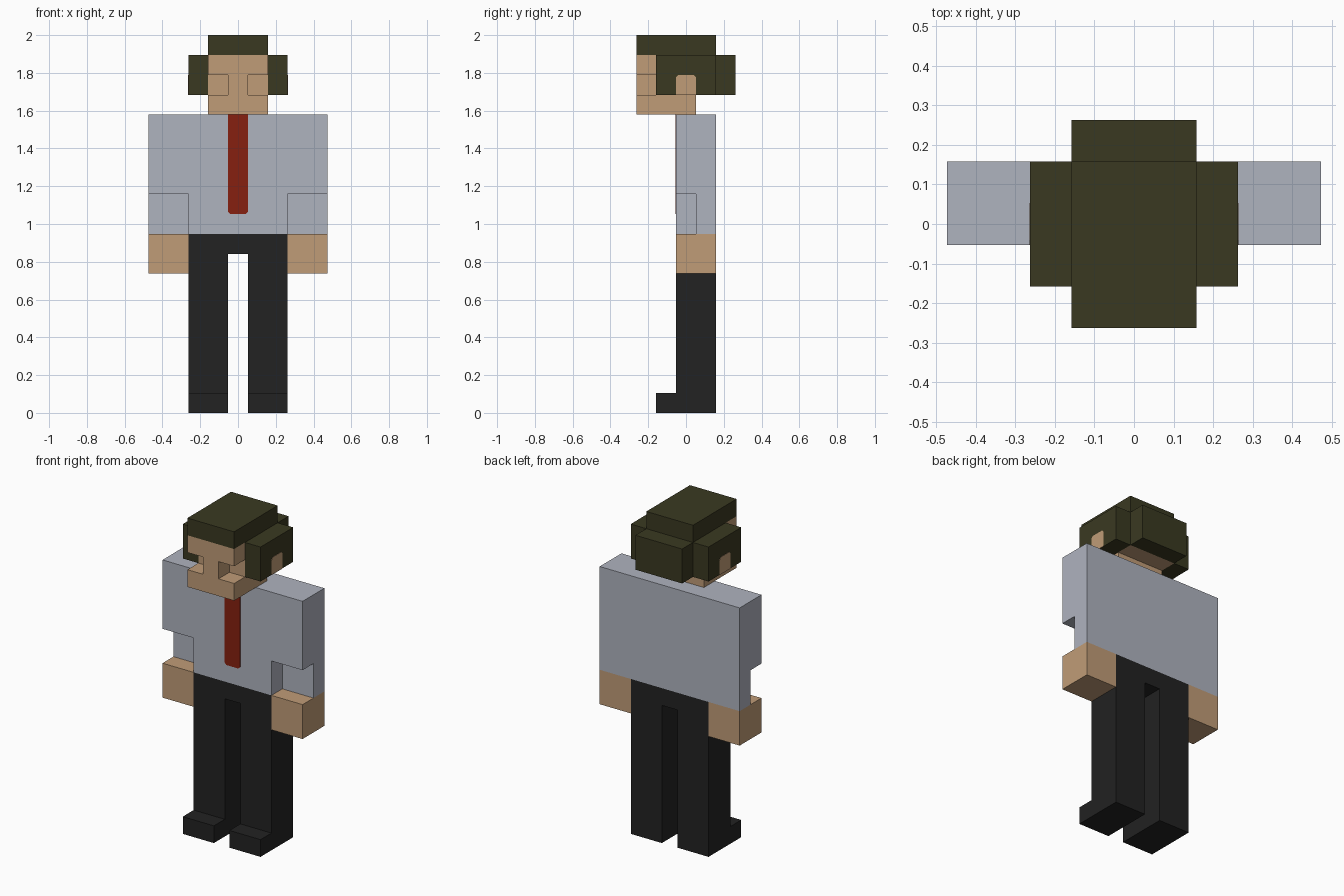
import bpy
import bmesh
import math
from mathutils import Vector

if "Cube" in bpy.data.objects:
    bpy.data.objects.remove(bpy.data.objects["Cube"], do_unlink=True)

U = 2 / 19  # one block


def material(name, rgb):
    """Flat material from 0-255 sRGB values."""
    lin = [((c / 255 + 0.055) / 1.055) ** 2.4 for c in rgb]
    mat = bpy.data.materials.new(name)
    mat.use_nodes = True
    mat.diffuse_color = (*lin, 1)
    bsdf = mat.node_tree.nodes["Principled BSDF"]
    bsdf.inputs["Base Color"].default_value = (*lin, 1)
    bsdf.inputs["Roughness"].default_value = 0.9
    return mat


SHIRT = material("pale grey shirt", (175, 179, 191))
SKIN = material("tan skin", (192, 156, 119))
HAIR = material("dark olive hair", (58, 57, 33))
TROUSERS = material("black cloth", (34, 34, 34))
TIE = material("red tie", (134, 32, 16))


def finish(bm, name, mat):
    bmesh.ops.recalc_face_normals(bm, faces=bm.faces)
    mesh = bpy.data.meshes.new(name)
    bm.to_mesh(mesh)
    bm.free()
    mesh.materials.append(mat)
    obj = bpy.data.objects.new(name, mesh)
    bpy.context.collection.objects.link(obj)
    return obj


def cells(box):
    """Unit cells (by lowest corner) inside a box (x0, x1, y0, y1, z0, z1)."""
    x0, x1, y0, y1, z0, z1 = box
    return {(x0 + i, y0 + j, z0 + k) for i in range(round(x1 - x0))
            for j in range(round(y1 - y0)) for k in range(round(z1 - z0))}


def blocks(name, mat, boxes, holes=(), flip=1):
    """Outer skin of a union of boxes, minus holes, in block units."""
    solid = set().union(*map(cells, boxes)) - set().union(*map(cells, holes))
    bm = bmesh.new()
    for cell in solid:
        for axis in range(3):
            for side in (0, 1):
                near = list(cell)
                near[axis] += 2 * side - 1
                if tuple(near) in solid:
                    continue
                ring = []
                for a, b in ((0, 0), (1, 0), (1, 1), (0, 1)):
                    p = list(cell)
                    p[axis] += side
                    p[(axis + 1) % 3] += a
                    p[(axis + 2) % 3] += b
                    ring.append(bm.verts.new((p[0] * U * flip, p[1] * U, p[2] * U)))
                bm.faces.new(ring)
    bmesh.ops.remove_doubles(bm, verts=bm.verts, dist=1e-4)
    bmesh.ops.recalc_face_normals(bm, faces=bm.faces)
    bmesh.ops.dissolve_limit(bm, angle_limit=math.radians(1),
                             verts=bm.verts, edges=bm.edges)
    return finish(bm, name, mat)


def plate(name, mat, outline, to_world, push):
    """Thin painted panel: a 2D outline placed in space and extruded outward."""
    bm = bmesh.new()
    face = bm.faces.new([bm.verts.new(to_world(a * U, b * U)) for a, b in outline])
    out = bmesh.ops.extrude_face_region(bm, geom=[face])["geom"]
    bmesh.ops.translate(bm, vec=Vector(push),
                        verts=[v for v in out if isinstance(v, bmesh.types.BMVert)])
    return finish(bm, name, mat)


# Legs with shoes, hands and side hair, one per side
for side, s in (("left", 1), ("right", -1)):
    blocks(side + "_leg", TROUSERS,
           [(0.5, 2.5, -0.5, 1.5, 0, 9), (0.5, 2.5, -1.5, 1.5, 0, 1)], flip=s)
    blocks(side + "_hand", SKIN, [(2.5, 4.5, -0.5, 1.5, 7, 9)], flip=s)
    blocks(side + "_side_hair", HAIR, [(1.5, 2.5, -1.5, 1.5, 16, 18)], flip=s)
    # Ear patch with clipped upper corners
    plate(side + "_ear", SKIN,
          [(-0.5, 16), (0.5, 16), (0.5, 16.88), (0.38, 17), (-0.38, 17), (-0.5, 16.88)],
          lambda a, b, s=s: (s * 2.5 * U, a, b), (s * 0.002, 0, 0))

# Hips joining the legs
blocks("hips", TROUSERS, [(-0.5, 0.5, -0.5, 1.5, 8, 9)])

# Shirt with sleeves; the lower sleeves are cut back at the front
blocks("shirt", SHIRT, [(-4.5, 4.5, -0.5, 1.5, 9, 15)],
       holes=[(2.5, 4.5, -0.5, 0.5, 9, 11), (-4.5, -2.5, -0.5, 0.5, 9, 11)])

# Tie with clipped lower corners
plate("tie", TIE,
      [(-0.5, 15), (-0.5, 10.12), (-0.38, 10), (0.38, 10), (0.5, 10.12), (0.5, 15)],
      lambda a, b: (a, -0.5 * U, b), (0, -0.002, 0))

# Head: jaw and face with eye sockets open to the sides, leaving a nose
blocks("head", SKIN,
       [(-1.5, 1.5, -2.5, 0.5, 15, 16), (-1.5, 1.5, -2.5, 1.5, 16, 18)],
       holes=[(0.5, 1.5, -2.5, -1.5, 16, 17), (-1.5, -0.5, -2.5, -1.5, 16, 17)])

# Hair on the crown and at the back
blocks("top_hair", HAIR, [(-1.5, 1.5, -2.5, 1.5, 18, 19)])
blocks("back_hair", HAIR, [(-1.5, 1.5, 1.5, 2.5, 16, 18)])
